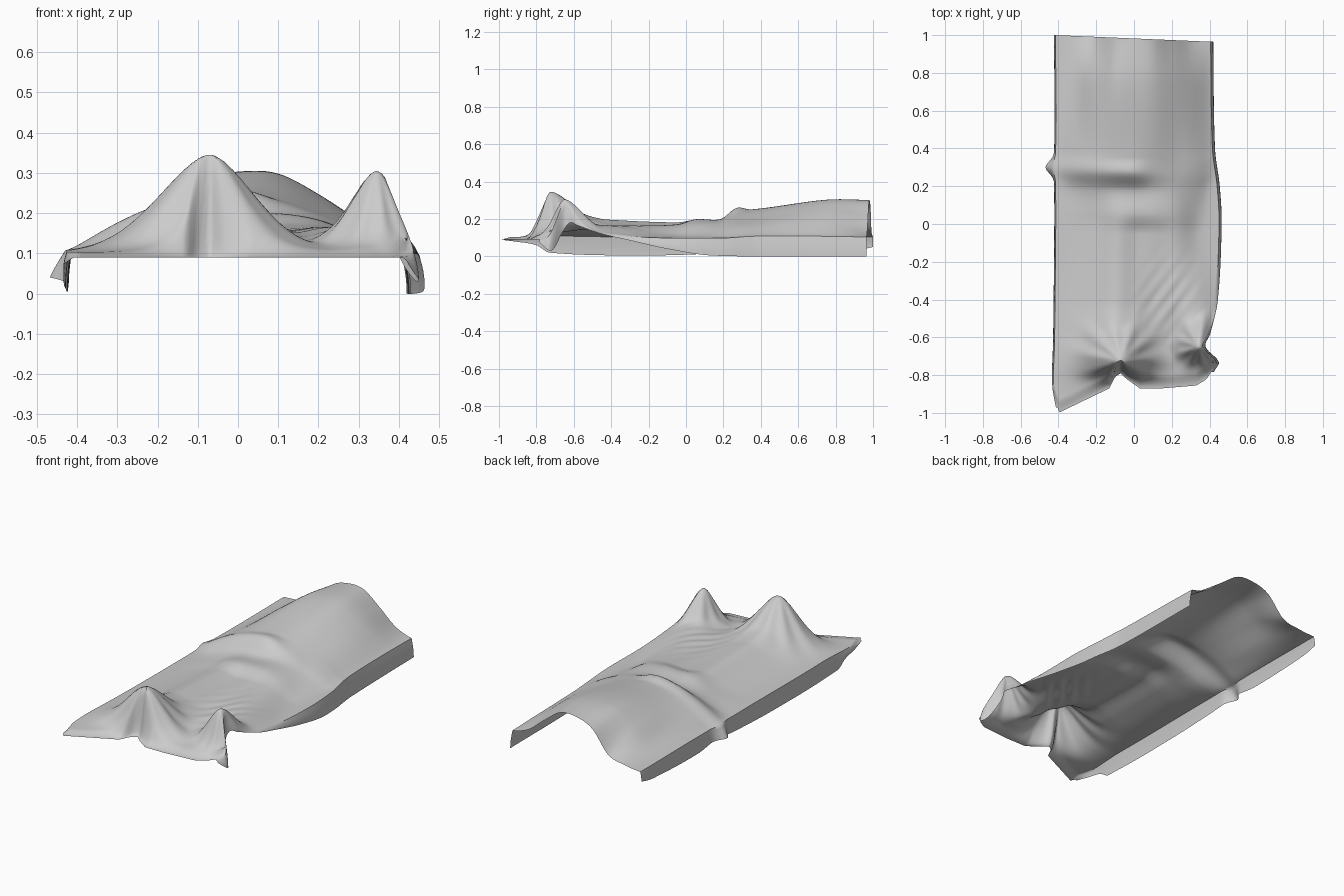
import bpy, bmesh, math

if "Cube" in bpy.data.objects:
    bpy.data.objects.remove(bpy.data.objects["Cube"])

BED = 0.09


def curve(pts, t, smooth=True):
    """Interpolate (position, value) pairs sorted by position."""
    if t <= pts[0][0]:
        return pts[0][1]
    if t >= pts[-1][0]:
        return pts[-1][1]
    i = max(k for k in range(len(pts) - 1) if pts[k][0] <= t)
    (a, va), (b, vb) = pts[i], pts[i + 1]
    u, h = (t - a) / (b - a), b - a
    if not smooth:
        return va + (vb - va) * u

    def slope(k):
        p, q = pts[max(k - 1, 0)], pts[min(k + 1, len(pts) - 1)]
        return (q[1] - p[1]) / (q[0] - p[0])
    u2, u3 = u * u, u * u * u
    return ((2*u3 - 3*u2 + 1) * va + (u3 - 2*u2 + u) * h * slope(i)
            + (3*u2 - 2*u3) * vb + (u3 - u2) * h * slope(i + 1))


# Cross-sections of the draped body, from feet to chest (heights left to right)
SECTIONS = [
    (-0.90, [.09] * 9),
    (-0.80, [.09, .10, .11, .12, .12, .105, .095, .10, .085]),
    (-0.62, [.09, .115, .165, .22, .20, .155, .13, .17, .12]),
    (-0.42, [.09, .115, .155, .20, .18, .155, .165, .165, .12]),
    (-0.05, [.09, .11, .145, .185, .17, .175, .165, .105, .055]),
    (0.05, [.09, .115, .15, .195, .20, .20, .175, .11, .05]),
    (0.18, [.09, .125, .165, .19, .20, .20, .18, .13, .055]),
    (0.27, [.10, .165, .215, .25, .262, .23, .195, .155, .085]),
    (0.35, [.095, .165, .215, .245, .255, .24, .205, .165, .10]),
    (0.75, [.09, .14, .22, .29, .305, .30, .25, .18, .10]),
    (1.00, [.09, .11, .14, .26, .30, .295, .22, .135, .09]),
]
# Outline seen from above, and the hem heights of the hanging sides
FRONT = [(-.43, -.90), (-.40, -1.0), (-.13, -.87), (-.10, -.81), (-.07, -.79), (-.04, -.82),
         (.03, -.87), (.15, -.87), (.33, -.855), (.39, -.82), (.42, -.77)]
RIGHT = [(-.86, .38), (-.78, .41), (-.73, .435), (-.65, .365), (-.58, .39), (-.4, .43),
         (0, .45), (.2, .44), (.4, .415), (1, .405)]
LEFT = [(-1, -.40), (-.85, -.425), (-.6, -.42), (.22, -.415), (.3, -.43), (.38, -.415), (1, -.415)]
HEM_R = [(-.80, .09), (-.73, .03), (-.70, .05), (-.66, .13), (-.62, .18), (-.58, .165),
         (-.45, .12), (-.3, .085), (-.1, .04), (.15, .004), (1, .0)]
HEM_L = [(-1, .09), (-.92, .08), (-.80, .06), (-.73, .02), (-.2, .005), (.2, .02), (.3, .04),
         (.5, .015), (.9, .03), (1, .05)]
COLS = [[(y, row[i]) for y, row in SECTIONS] for i in range(9)]


def tent(x, y, cx, cy, height, left, right, front, back, folds, phase):
    """Peak of cloth over a foot, with folds fanning out of it."""
    dx, dy = x - cx, y - cy
    ex = dx / (left if dx < 0 else right)
    ey = dy / (front if dy < 0 else back)
    r2 = ex * ex + ey * ey
    fan = math.sin(folds * math.atan2(dy, dx) + phase)
    peak = math.exp(-(r2 + .02) ** .85 / 1.9 + .019)
    return height * peak + 0.010 * fan * r2 * math.exp(-r2 / 1.6)


def height(s, x, y, yf):
    body = curve([(i / 8, curve(c, y)) for i, c in enumerate(COLS)], s) - BED
    feet = [tent(x, y, -.07, -.725, .262, .125, .11, .055, .15, 11, .6),
            tent(x, y, .345, -.65, .218, .07, .06, .055, .11, 9, 1.5)]
    # Fine pull lines running between the feet and the hips
    pull = math.exp(-((x - .18) / .12) ** 2 - ((y + .4) / .16) ** 2)
    body += .003 * pull * math.sin(75 * (x - .75 * y))
    z = body
    for f in feet:
        z = (z + f + math.sqrt((z - f) ** 2 + .0006)) / 2
        z -= .004
    z = max(z, body - .004)
    k = min(1, max(0, (y - yf) / .07))
    return BED + z * k * k * (3 - 2 * k)


# Blanket: draped top plus hanging side skirts in a single sheet
NX, NY, NS = 110, 200, 5
bm = bmesh.new()
rows = []
for j in range(NY + 1):
    t = j / NY
    top = []
    for i in range(NX + 1):
        s = i / NX
        x = -.42 + .84 * s
        for _ in range(3):
            yf = curve(FRONT, x, False)
            y = yf + (1 - .035 * s - yf) * t
            xl, xr = curve(LEFT, y), curve(RIGHT, y)
            x = xl + (xr - xl) * s
        top.append((x, y, height(s, x, y, yf)))

    def skirt(edge, hem, out):
        x, y, z = edge
        low = min(z, curve(hem, y))
        elbow = .03 * math.exp(-((y - .3) / .04) ** 2) if out < 0 else 0
        return [(x + (out * math.sin(k / NS * math.pi / 2)) - elbow * k / NS, y,
                 z + (low - z) * k / NS) for k in range(1, NS + 1)]
    pts = skirt(top[0], HEM_L, -.008)[::-1] + top + skirt(top[-1], HEM_R, .014)
    rows.append([bm.verts.new(p) for p in pts])
for a, b in zip(rows, rows[1:]):
    for i in range(len(a) - 1):
        bm.faces.new((a[i], a[i + 1], b[i + 1], b[i]))

mesh = bpy.data.meshes.new("blanket")
bm.to_mesh(mesh)
bm.free()
blanket = bpy.data.objects.new("blanket", mesh)
bpy.context.collection.objects.link(blanket)
bpy.context.view_layer.objects.active = blanket
blanket.select_set(True)
bpy.ops.object.shade_smooth_by_angle(angle=math.radians(50))
